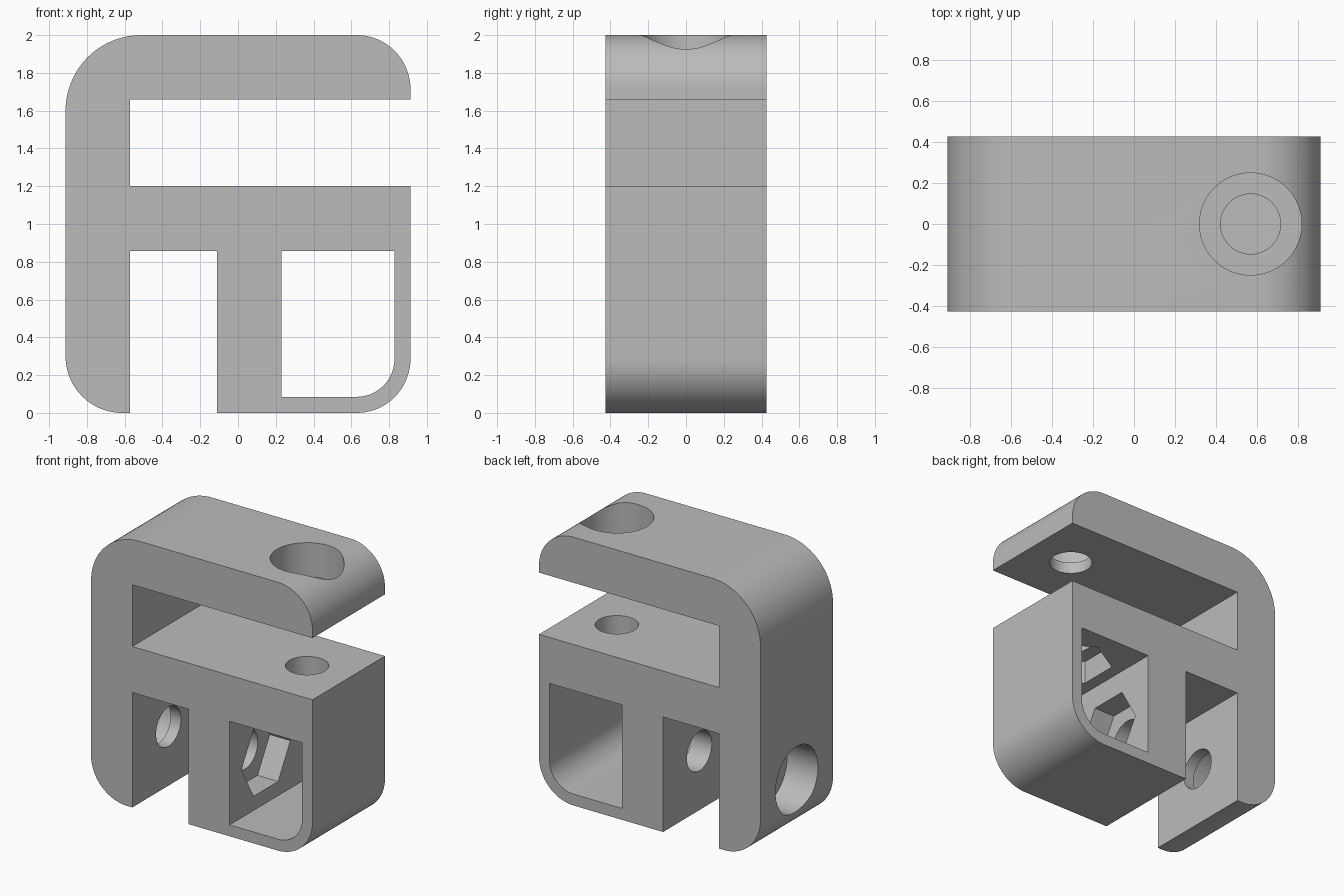
import bpy, bmesh, math

cube = bpy.data.objects.get("Cube")
if cube:
    bpy.data.objects.remove(cube, do_unlink=True)

grey = bpy.data.materials.new("matte_grey")
grey.use_nodes = True
grey.diffuse_color = (0.5, 0.5, 0.5, 1)
grey.node_tree.nodes["Principled BSDF"].inputs["Base Color"].default_value = (0.5, 0.5, 0.5, 1)

HALF_X, HALF_Y, TOP = 0.913, 0.427, 2.0
WALL = 0.34                      # thickness of bars and legs
LIP = 0.085                      # material left under each counterbore
INNER = HALF_X - WALL            # inner face of the tall leg
BORE_X, BORE_Z = 0.57, 0.44      # axes of the two bolt holes
BOLT_R, HEAD_R, NUT_R = 0.147, 0.25, 0.288
MID_TOP, MID_LOW = 1.2, 0.857
FOOT_L, FOOT_R = -0.11, 0.23


def arc(cx, cz, r, start, end, steps=20):
    """Points on a circular arc in the x-z plane, angles in degrees."""
    angles = [math.radians(start + (end - start) * i / steps) for i in range(steps + 1)]
    return [(cx + r * math.cos(a), cz + r * math.sin(a)) for a in angles]


def prism(name, profile, half_depth):
    """Extrude an x-z profile along y."""
    bm = bmesh.new()
    face = bm.faces.new([bm.verts.new((x, -half_depth, z)) for x, z in profile])
    ext = bmesh.ops.extrude_face_region(bm, geom=[face])
    moved = [v for v in ext["geom"] if isinstance(v, bmesh.types.BMVert)]
    bmesh.ops.translate(bm, verts=moved, vec=(0, 2 * half_depth, 0))
    bmesh.ops.recalc_face_normals(bm, faces=bm.faces)
    mesh = bpy.data.meshes.new(name)
    bm.to_mesh(mesh)
    bm.free()
    mesh.materials.append(grey)
    obj = bpy.data.objects.new(name, mesh)
    bpy.context.collection.objects.link(obj)
    return obj


def bore(name, axis, start, end, radius, sides=48):
    """Cylinder or hexagon cutter along the vertical or sideways bolt axis."""
    mid = (start + end) / 2
    upright = axis == "z"
    bpy.ops.mesh.primitive_cylinder_add(
        vertices=sides, radius=radius, depth=end - start,
        location=(BORE_X, 0, mid) if upright else (mid, 0, BORE_Z),
        rotation=(0, 0 if upright else math.pi / 2, 0))
    obj = bpy.context.object
    obj.name = name
    obj.data.materials.append(grey)
    return obj


def cut(target, cutter):
    """Subtract a cutter and remove it."""
    cutter.hide_render = True
    mod = target.modifiers.new(cutter.name, "BOOLEAN")
    mod.operation, mod.solver, mod.object = "DIFFERENCE", "EXACT", cutter
    bpy.ops.object.select_all(action="DESELECT")
    bpy.context.view_layer.objects.active = target
    target.select_set(True)
    bpy.ops.object.modifier_apply(modifier=mod.name)
    bpy.data.objects.remove(cutter, do_unlink=True)


# Bracket body: tall leg, top arm, middle arm and boxed foot in one profile
outline = (
    arc(-HALF_X + 0.4, TOP - 0.4, 0.4, 180, 90)
    + arc(HALF_X - 0.285, TOP - 0.285, 0.285, 90, 0)
    + [(HALF_X, TOP - WALL), (-INNER, TOP - WALL), (-INNER, MID_TOP), (HALF_X, MID_TOP)]
    + arc(HALF_X - 0.285, 0.285, 0.285, 0, -90)
    + [(FOOT_L, 0), (FOOT_L, MID_LOW), (-INNER, MID_LOW), (-INNER, 0)]
    + arc(-HALF_X + 0.3, 0.3, 0.3, 270, 180)
)
body = prism("bracket_body", outline, HALF_Y)

# Rounded window through the foot
window = [(FOOT_R, LIP), (FOOT_R, MID_LOW), (HALF_X - LIP, MID_LOW)] \
    + arc(HALF_X - 0.285, 0.285, 0.2, 0, -90)
cut(body, prism("foot_window", window, 1))

# Vertical bolt: head recess in top arm, nut recess in middle arm, shaft between
cut(body, bore("top_head_recess", "z", TOP - WALL + LIP, 2.4, HEAD_R))
cut(body, bore("middle_nut_recess", "z", 0.6, MID_LOW + 0.17, NUT_R, 6))
cut(body, bore("vertical_bolt_hole", "z", 0.95, 1.85, BOLT_R))

# Sideways bolt: head recess in tall leg, nut recess in foot, shaft between
cut(body, bore("leg_head_recess", "x", -1.3, -INNER - LIP, HEAD_R))
cut(body, bore("foot_nut_recess", "x", FOOT_R - 0.17, 0.45, NUT_R, 6))
cut(body, bore("sideways_bolt_hole", "x", -0.75, 0.15, BOLT_R))

bpy.ops.object.select_all(action="DESELECT")
body.select_set(True)
bpy.context.view_layer.objects.active = body
bpy.ops.object.shade_smooth_by_angle(angle=math.radians(30))
